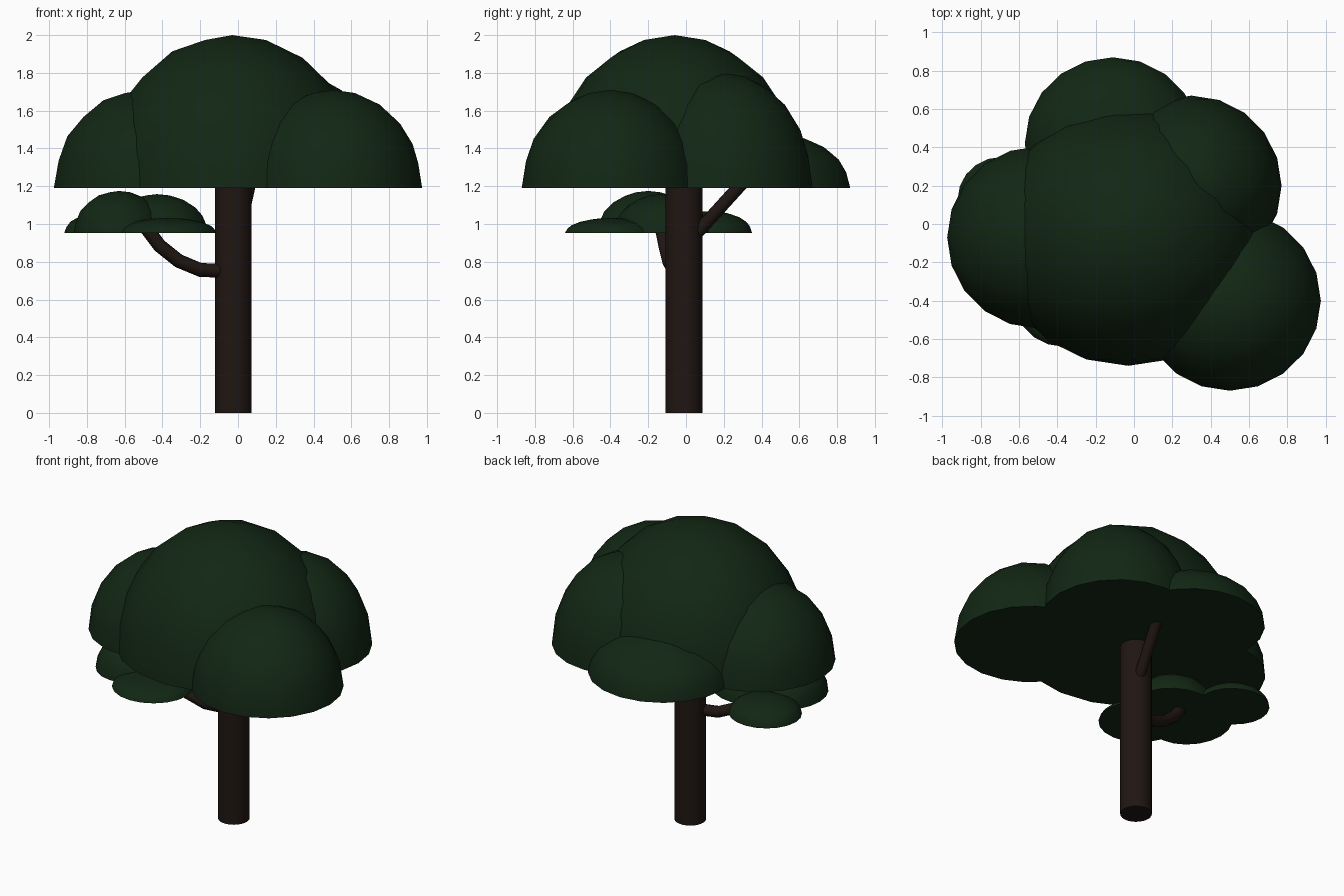
import bpy, bmesh, math
from mathutils import Matrix, Vector

if "Cube" in bpy.data.objects:
    bpy.data.objects.remove(bpy.data.objects["Cube"])


def material(name, rgb):
    m = bpy.data.materials.new(name)
    m.diffuse_color = (*rgb, 1)
    m.use_nodes = True
    m.node_tree.nodes["Principled BSDF"].inputs["Base Color"].default_value = m.diffuse_color
    return m


leaf = material("leaf_green", (0.006, 0.020, 0.007))
bark = material("bark_brown", (0.014, 0.008, 0.006))


def finish(bm, name, mat):
    bmesh.ops.recalc_face_normals(bm, faces=bm.faces)
    me = bpy.data.meshes.new(name)
    bm.to_mesh(me)
    bm.free()
    me.materials.append(mat)
    me.shade_smooth()
    me.set_sharp_from_angle(angle=math.radians(40))
    ob = bpy.data.objects.new(name, me)
    bpy.context.collection.objects.link(ob)
    return ob


def foliage(name, base, lobes):
    """Flat-bottomed domes: (x, y, radius x, radius y, height)."""
    for i, (x, y, rx, ry, h) in enumerate(lobes, 1):
        bm = bmesh.new()
        bmesh.ops.create_icosphere(bm, subdivisions=3, radius=1)
        cut = bmesh.ops.bisect_plane(
            bm, geom=bm.verts[:] + bm.edges[:] + bm.faces[:], dist=1e-4,
            plane_co=(0, 0, 0), plane_no=(0, 0, 1), clear_inner=True)
        rim = [e for e in cut["geom_cut"] if isinstance(e, bmesh.types.BMEdge)]
        bmesh.ops.edgeloop_fill(bm, edges=rim)
        bmesh.ops.transform(bm, verts=bm.verts,
                            matrix=Matrix.Translation((x, y, base)) @ Matrix.Diagonal((rx, ry, h, 1)))
        finish(bm, f"{name}_{i}", leaf)


def tube(name, path, radius, sides):
    """Round limb swept along a path, capped at both ends."""
    pts = [Vector(p) for p in path]
    bm = bmesh.new()
    rings = []
    for i, p in enumerate(pts):
        d = (pts[min(i + 1, len(pts) - 1)] - pts[max(i - 1, 0)]).normalized()
        u = d.cross(Vector((0.6, -0.8, 0) if abs(d.z) > 0.9 else (0, 0, 1))).normalized()
        v = d.cross(u)
        rings.append([bm.verts.new(p + radius * (u * math.cos(a) + v * math.sin(a)))
                      for a in (2 * math.pi * k / sides for k in range(sides))])
    for a, b in zip(rings, rings[1:]):
        for k in range(sides):
            n = (k + 1) % sides
            bm.faces.new((a[k], a[n], b[n], b[k]))
    bm.faces.new(rings[0])
    bm.faces.new(rings[-1])
    finish(bm, name, bark)


# Trunk and its two branches
tube("trunk", [(-0.025, -0.01, 0), (-0.025, -0.01, 1.3)], 0.098, 24)
tube("left_branch", [(-0.04, -0.03, 0.75), (-0.2, -0.065, 0.757), (-0.315, -0.09, 0.805),
                     (-0.415, -0.11, 0.885), (-0.49, -0.13, 0.985)], 0.037, 12)
tube("back_branch", [(-0.01, 0.01, 0.9), (0.065, 0.31, 1.23)], 0.035, 12)

# Main canopy: centre, left, back, back right, front right
foliage("canopy", 1.19, [
    (-0.03, -0.06, 0.71, 0.68, 0.81),
    (-0.50, -0.07, 0.475, 0.475, 0.52),
    (-0.11, 0.42, 0.46, 0.45, 0.30),
    (0.30, 0.20, 0.47, 0.47, 0.61),
    (0.50, -0.40, 0.475, 0.47, 0.52),
])

# Small low cluster on the left branch: two mounds, then flat front and back lobes
foliage("low_foliage", 0.953, [
    (-0.63, -0.20, 0.24, 0.27, 0.222),
    (-0.43, -0.13, 0.27, 0.25, 0.205),
    (-0.37, -0.39, 0.255, 0.25, 0.08),
    (-0.69, 0.13, 0.23, 0.22, 0.115),
])
